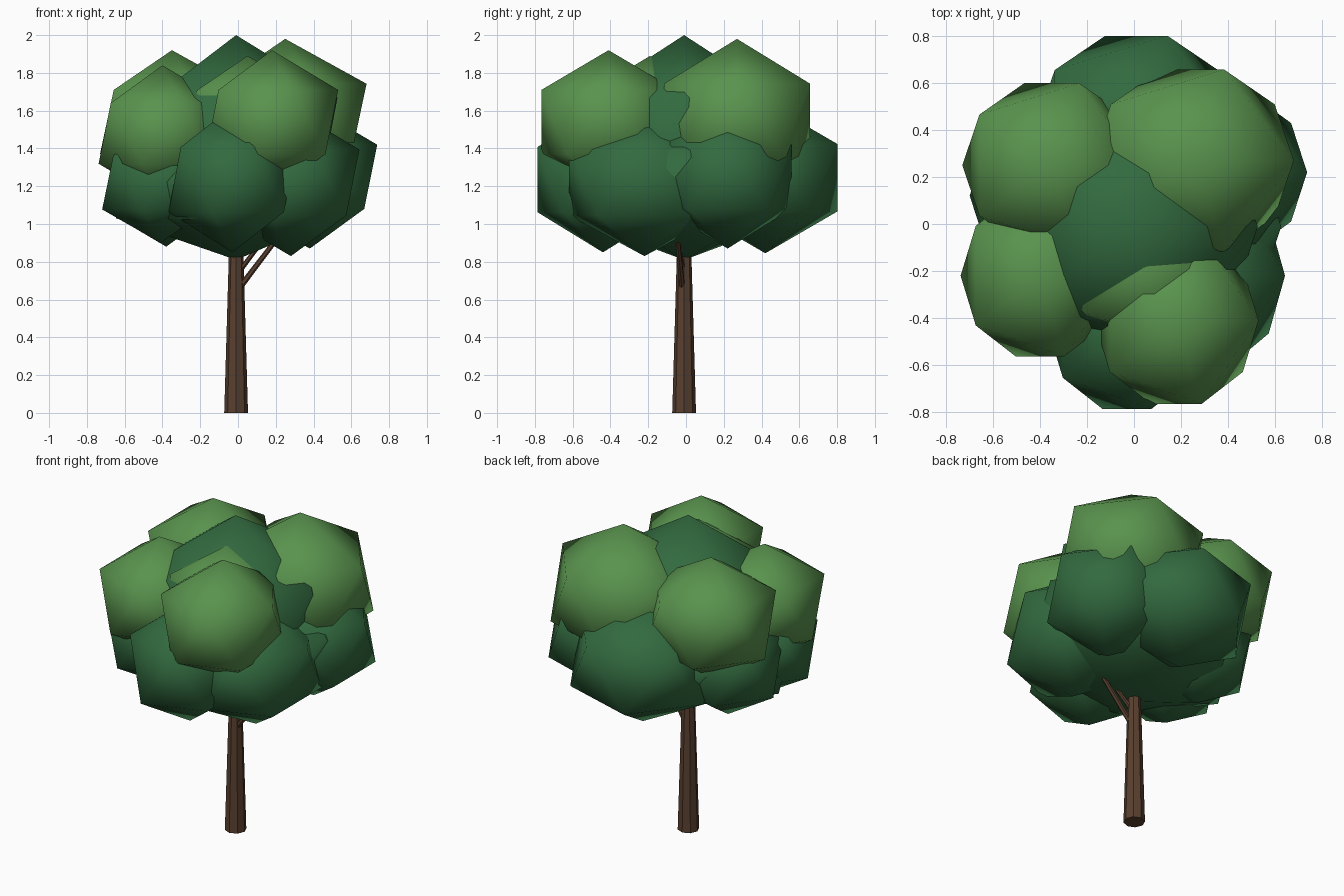
import bpy
from mathutils import Vector

if "Cube" in bpy.data.objects:
    bpy.data.objects.remove(bpy.data.objects["Cube"])


def material(name, rgb):
    m = bpy.data.materials.new(name)
    m.diffuse_color = (*rgb, 1)
    m.use_nodes = True
    m.node_tree.nodes["Principled BSDF"].inputs["Base Color"].default_value = m.diffuse_color
    return m


LIGHT = material("light_leaf", (0.10, 0.29, 0.075))
DARK = material("dark_leaf", (0.032, 0.145, 0.05))
BARK = material("bark", (0.10, 0.05, 0.028))


def clump(name, x, y, z, r, sx, sy, mat):
    """Smooth-shaded icosahedron leaf clump."""
    bpy.ops.mesh.primitive_ico_sphere_add(subdivisions=1, radius=r, location=(x, y, z))
    o = bpy.context.object
    o.name = name
    o.scale = (sx, sy, 1)
    bpy.ops.object.shade_smooth()
    o.data.materials.append(mat)


def limb(name, a, b, r1, r2, sides):
    """Tapered faceted cylinder between two points."""
    a, b = Vector(a), Vector(b)
    d = b - a
    bpy.ops.mesh.primitive_cone_add(vertices=sides, radius1=r1, radius2=r2, depth=d.length,
                                    location=(a + b) / 2,
                                    rotation=d.to_track_quat('Z', 'Y').to_euler())
    o = bpy.context.object
    o.name = name
    o.data.materials.append(BARK)


# Trunk and side branches
limb("trunk", (-0.01, -0.01, 0), (-0.01, -0.01, 1.2), 0.063, 0.028, 8)
limb("branch_low", (0.01, -0.02, 0.665), (0.25, -0.05, 0.98), 0.016, 0.012, 6)
limb("branch_high", (0.0, -0.01, 0.74), (0.19, -0.07, 0.99), 0.014, 0.01, 6)

# Central crown and its broad flat underside
clump("crown_core", -0.01, -0.01, 1.4, 0.6, 1.0, 1.0, DARK)
clump("crown_underside", -0.01, -0.01, 1.21, 0.40, 1.78, 1.75, DARK)

# Lower dark ring of leaves
for i, spec in enumerate([
        (-0.03, -0.44, 1.235, 0.385, 0.98, 1.06), (0.28, -0.22, 1.22, 0.39, 1.04, 1.2),
        (0.38, 0.22, 1.25, 0.38, 1.05, 1.05), (0.01, 0.42, 1.245, 0.40, 1.2, 1.12),
        (-0.38, 0.12, 1.22, 0.34, 1.05, 1.05), (-0.41, -0.20, 1.22, 0.32, 1.08, 1.08)]):
    clump(f"lower_leaves_{i + 1}", *spec, DARK)

# Upper light leaves
for i, spec in enumerate([
        (0.18, -0.41, 1.54, 0.38, 1.03, 1.10), (0.25, 0.27, 1.55, 0.43, 1.12, 1.06),
        (-0.40, -0.22, 1.48, 0.36, 1.05, 1.12), (-0.35, 0.25, 1.54, 0.38, 1.12, 1.08),
        (0.05, -0.19, 1.56, 0.33, 1.12, 1.08)]):
    clump(f"upper_leaves_{i + 1}", *spec, LIGHT)
